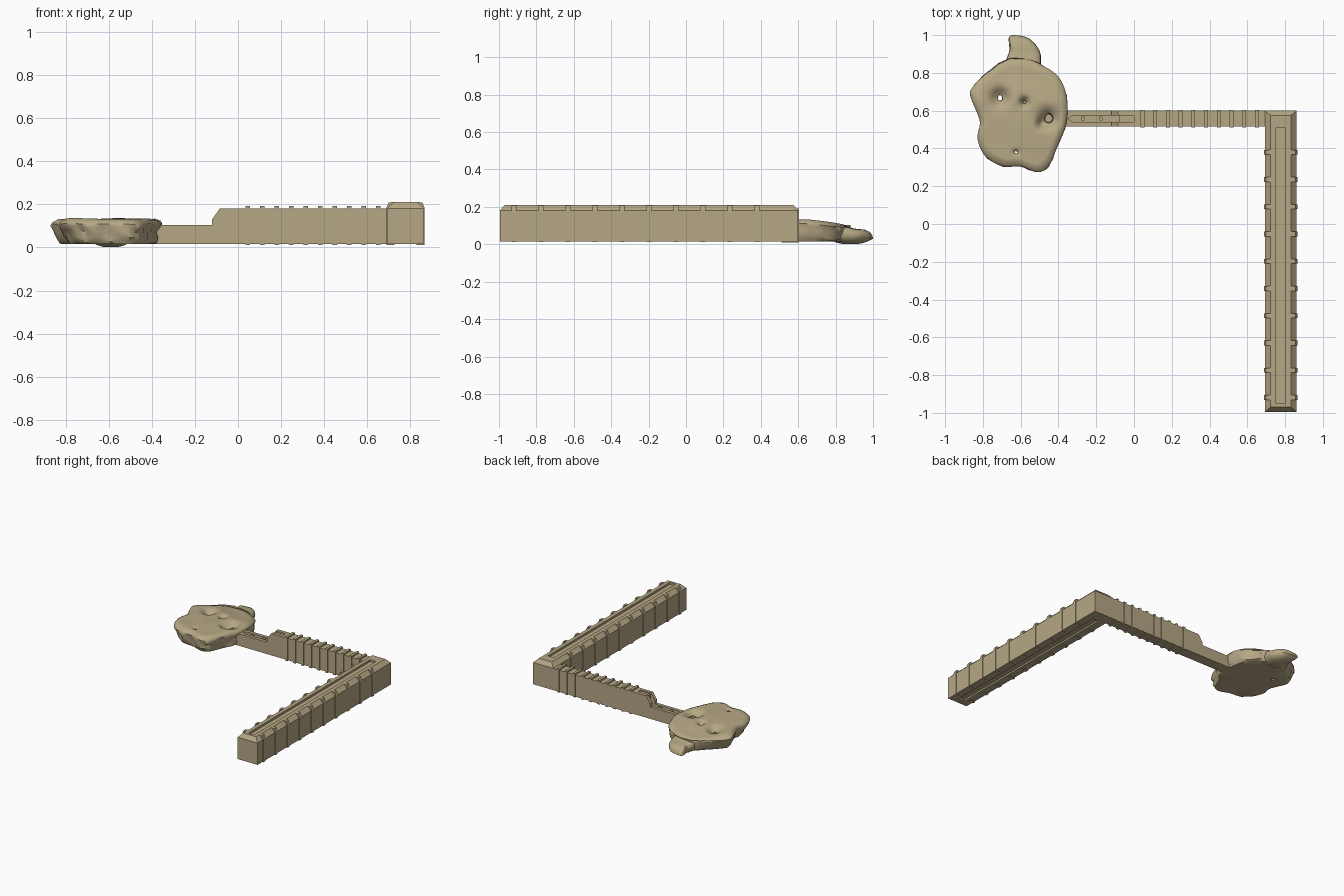
import bpy, bmesh, math, random
from mathutils import Vector, noise

if "Cube" in bpy.data.objects:
    bpy.data.objects.remove(bpy.data.objects["Cube"])

random.seed(4)
tan = bpy.data.materials.new("tan")
tan.diffuse_color = (.47, .39, .235, 1)
tan.use_nodes = True
tan.node_tree.nodes["Principled BSDF"].inputs["Base Color"].default_value = tan.diffuse_color


def finish(name, bm):
    bmesh.ops.recalc_face_normals(bm, faces=bm.faces)
    me = bpy.data.meshes.new(name)
    bm.to_mesh(me)
    bm.free()
    me.materials.append(tan)
    ob = bpy.data.objects.new(name, me)
    bpy.context.collection.objects.link(ob)
    return ob


def loft(name, rings):
    bm = bmesh.new()
    vs = [[bm.verts.new(p) for p in r] for r in rings]
    n = len(vs[0])
    for a, b in zip(vs, vs[1:]):
        for i in range(n):
            j = (i + 1) % n
            bm.faces.new((a[i], a[j], b[j], b[i]))
    bm.faces.new(vs[0])
    bm.faces.new(vs[-1])
    return finish(name, bm)


def rect(x0, x1, y0, y1, z):
    return [(x0, y0, z), (x1, y0, z), (x1, y1, z), (x0, y1, z)]


def box(name, x0, x1, y0, y1, z0, z1):
    return loft(name, [rect(x0, x1, y0, y1, z0), rect(x0, x1, y0, y1, z1)])


def side_profile(name, pts, y0, y1):
    return loft(name, [[(x, y, z) for x, z in pts] for y in (y0, y1)])


def cut(ob, cutter):
    cutter.hide_render = True
    m = ob.modifiers.new("cut", 'BOOLEAN')
    m.operation, m.solver, m.object = 'DIFFERENCE', 'EXACT', cutter
    bpy.context.view_layer.objects.active = ob
    bpy.ops.object.modifier_apply(modifier=m.name)
    bpy.data.objects.remove(cutter)


# long arm: box with chamfered top and a slot above and below
X0, X1, Y0, Y1 = 0.693, 0.861, -0.995, 0.6
arm = loft("long_arm", [rect(X0, X1, Y0, Y1, 0.015), rect(X0, X1, Y0, Y1, 0.18),
                        rect(X0 + .03, X1 - .03, Y0 + .025, Y1 - .025, 0.21)])
for z0, z1 in ((0.195, 0.25), (-0.05, 0.027)):
    cut(arm, box("slot", 0.752, 0.802, -0.95, 0.507, z0, z1))

# long arm ribs, mirrored left and right
mid = (X0 + X1) / 2
for i in range(10):
    y = 0.38 - i * 0.1443
    for s in (-1, 1):
        prof = [(.05, .011), (.088, .011), (.088, .185), (.078, .208), (.053, .211), (.05, .19)]
        side_profile(f"long_arm_rib_{i}_{'l' if s < 0 else 'r'}",
                     [(mid + s * a, z) for a, z in prof], y - .013, y + .013)

# short arm: one flush piece with the low neck and sloped step
short = side_profile("short_arm", [(-.42, .015), (.70, .015), (.70, .18), (-.085, .18),
                                   (-.12, .13), (-.12, .105), (-.42, .105)], 0.517, 0.6)
cut(short, box("slot", -0.2, 0.0, 0.541, 0.574, 0.17, 0.3))

# short arm ribs
for i in range(10):
    x = 0.045 + i * 0.0673
    box(f"short_arm_rib_{i}", x - .01, x + .01, 0.511, 0.603, 0.01, 0.191)

# pointed channel along the neck, with pegs
chan = [(-.35, .558), (-.325, .541), (-.08, .541), (-.08, .575), (-.325, .575)]
cut(short, loft("channel", [[(x, y, z) for x, y in chan] for z in (0.085, 0.25)]))
for i, x in enumerate((-0.27, -0.175)):
    bpy.ops.mesh.primitive_cylinder_add(vertices=10, radius=.012, depth=.03, location=(x, .558, .088))
    bpy.context.object.name = f"neck_peg_{i}"
    bpy.context.object.data.materials.append(tan)


def smooth_loop(pts, sub):
    out, n = [], len(pts)
    for i in range(n):
        a, b, c, d = (Vector(pts[(i + k) % n]) for k in (-1, 0, 1, 2))
        for k in range(sub):
            t = k / sub
            out.append(b + .5 * t * (c - a + t * (2 * a - 5 * b + 4 * c - d
                                                  + t * (3 * b - a - 3 * c + d))))
    return out


def blob(name, outline, centre, profile, shape, sub=6):
    loop, c = smooth_loop(outline, sub), Vector(centre)
    rings = [[shape(c + (p - c) * s, p, c, s, z) for p in loop] for s, z in profile]
    ob = loft(name, rings)
    for f in ob.data.polygons:
        f.use_smooth = True
    return ob


# head: lumpy flat slab; pits are x, y, radius, depth
pits = [(-.71, .67, .045, .05), (-.58, .645, .025, .035), (-.455, .56, .045, .05),
        (-.625, .38, .013, .02), (-.49, .53, .025, .025)]


def head_shape(q, p, c, s, z):
    left = max(0, min(1, (-.62 - p.x) / .2))
    if z < .1 and s > .8:
        q = q + (c - q) * left * (.1 - z) * 1.5
    n = noise.noise(Vector((q.x * 7, q.y * 7, z * 14)))
    if z > .1:
        z *= 1 - .95 * max(0, q.y - .65)
        z += .006 * n - .006
        for x, y, r, d in pits:
            z -= d * math.exp(-((q.x - x) ** 2 + (q.y - y) ** 2) / r ** 2)
    elif z > .02:
        z += .018 * n
        q = q + (c - q) * (.09 * abs(noise.noise(Vector((p.x * 9, p.y * 9, z * 40)))))
    return (q.x, q.y, z)


head_outline = [(-.495, .85), (-.395, .78), (-.35, .66), (-.358, .52), (-.405, .40), (-.45, .30),
                (-.51, .27), (-.605, .30), (-.695, .30), (-.79, .355), (-.832, .45), (-.82, .545),
                (-.868, .67), (-.86, .725), (-.765, .82), (-.675, .875), (-.58, .88)]
profile = [(.03, .015), (.5, .015), (.9, .015), (.96, .03), (.98, .05), (.99, .075), (1, .095),
           (.985, .115), (.95, .128), (.9, .134)]
profile += [(.86 - i * .83 / 29, .139) for i in range(30)]
head = blob("head", head_outline, (-.6, .58), profile, head_shape)

# ragged holes: two pass right through, two are blind
for x, y, r, z0 in ((-.71, .67, .016, -.1), (-.625, .38, .009, -.1), (-.455, .56, .028, .05),
                    (-.58, .645, .012, .06)):
    ang = [(a * math.tau / 8, r * random.uniform(.7, 1.3)) for a in range(8)]
    cut(head, loft("hole", [[(x + k * q * math.cos(a), y + k * q * math.sin(a), z)
                             for a, q in ang] for k, z in ((.7, z0), (1.2, .2))]))


# ear-like tab, sloping down from the back of the head
def tab_shape(q, p, c, s, z):
    n = noise.noise(Vector((q.x * 14, q.y * 14, z * 20)))
    if z > .03:
        z += .25 * max(0, .91 - q.y) * (z > .06) * (q.y > .8) - .3 * max(0, q.y - .95) + .004 * n
    return (q.x, q.y, min(z, .105))


tab_outline = [(-.64, 1.0), (-.56, .985), (-.507, .93), (-.492, .87), (-.51, .78), (-.60, .76),
               (-.68, .80), (-.675, .87), (-.66, .92), (-.663, .985)]
blob("head_tab", tab_outline, (-.59, .88),
     [(.05, .001), (.35, .002), (.65, .01), (.88, .022), (1, .045), (.97, .062), (.88, .074),
      (.65, .08), (.35, .082), (.05, .082)], tab_shape, 5)

# crisp edges on the lumpy parts
for ob in bpy.context.scene.objects:
    ob.select_set(ob.name.startswith("head"))
bpy.context.view_layer.objects.active = head
bpy.ops.object.shade_smooth_by_angle(angle=math.radians(40))
